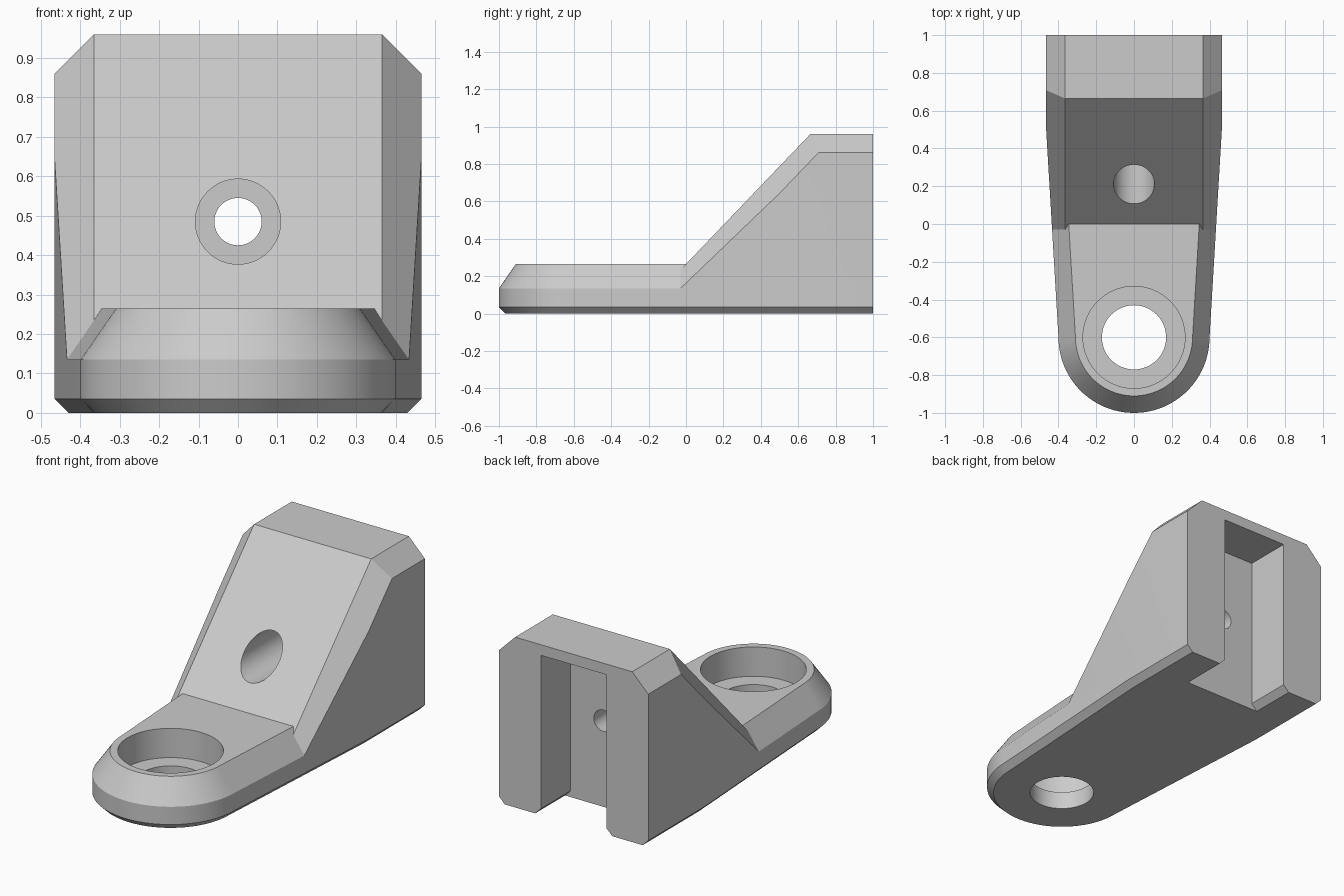
import bpy, bmesh
from math import sin, cos, pi
from mathutils import Vector

old = bpy.data.objects.get("Cube")
if old:
    bpy.data.objects.remove(old, do_unlink=True)

grey = bpy.data.materials.new("light_grey")
grey.use_nodes = True
grey.diffuse_color = (0.6, 0.6, 0.6, 1)
grey.node_tree.nodes["Principled BSDF"].inputs["Base Color"].default_value = (0.6, 0.6, 0.6, 1)


def loft(rings):
    """Closed solid through a list of equal-length point rings."""
    bm = bmesh.new()
    loops = [[bm.verts.new(p) for p in ring] for ring in rings]
    n = len(loops[0])
    for a, b in zip(loops, loops[1:]):
        for i in range(n):
            j = (i + 1) % n
            bm.faces.new((a[i], a[j], b[j], b[i]))
    bm.faces.new(loops[0])
    bm.faces.new(loops[-1])
    bmesh.ops.recalc_face_normals(bm, faces=bm.faces)
    return bm


def finish(bm, name):
    bmesh.ops.recalc_face_normals(bm, faces=bm.faces)
    mesh = bpy.data.meshes.new(name)
    bm.to_mesh(mesh)
    bm.free()
    mesh.materials.append(grey)
    obj = bpy.data.objects.new(name, mesh)
    bpy.context.collection.objects.link(obj)
    return obj


def plan(inset, z):
    """Rounded nose, tapering out to a straight square back."""
    r, w, steps = 0.4 - inset, 0.465 - inset, 48
    arc = [(r * cos(pi + pi * i / steps), -0.6 + r * sin(pi + pi * i / steps))
           for i in range(steps + 1)]
    pts = arc + [(w, 0.5), (w, 1), (-w, 1), (-w, 0.5)]
    return [(x, y, z) for x, y in pts]


def cylinder(name, start, end, r, n=64):
    start, end = Vector(start), Vector(end)
    turn = (end - start).to_track_quat("Z", "Y")
    ring = [turn @ Vector((r * cos(2 * pi * i / n), r * sin(2 * pi * i / n), 0)) for i in range(n)]
    return finish(loft([[p + c for p in ring] for c in (start, end)]), name)


def boolean(target, other, operation):
    mod = target.modifiers.new(other.name, "BOOLEAN")
    mod.operation, mod.solver, mod.object = operation, "EXACT", other
    bpy.context.view_layer.objects.active = target
    bpy.ops.object.modifier_apply(modifier=mod.name)
    bpy.data.objects.remove(other, do_unlink=True)


# Base plate with chamfered top and bottom rims
bracket = finish(loft([plan(0.035, 0), plan(0, 0.035), plan(0, 0.135), plan(0.09, 0.265)]), "bracket")

# Wedge block: plan prism trimmed by the ramp and its side chamfers
bm = loft([plan(0, 0.1), plan(0, 0.96)])
ramp = Vector((0, -0.695, 0.665)).normalized()
cuts = [((0, 0, 0.265), ramp)]
for s in (-1, 1):
    side = Vector((s, 0, 0))
    cuts.append(((s * 0.365, 0, 0.265), ramp + side))
    cuts.append(((s * 0.365, 1, 0.96), Vector((0, 0, 1)) + side))
for point, normal in cuts:
    cut = bmesh.ops.bisect_plane(bm, geom=bm.verts[:] + bm.edges[:] + bm.faces[:], dist=1e-5,
                                 plane_co=point, plane_no=normal, clear_outer=True)
    edges = [e for e in cut["geom_cut"] if isinstance(e, bmesh.types.BMEdge) and e.is_boundary]
    bmesh.ops.edgeloop_fill(bm, edges=edges)
boolean(bracket, finish(bm, "wedge_block"), "UNION")

# Rear slot, flared at its lower side edges
half = [(0.205, 0.9), (0.205, 0.035), (0.24, 0), (0.24, -0.1)]
outline = half + [(-x, z) for x, z in reversed(half)]
slot = finish(loft([[(x, y, z) for x, z in outline] for y in (0.735, 1.1)]), "rear_slot")
boolean(bracket, slot, "DIFFERENCE")

# Stepped holes through the nose and through the ramp
holes = [("nose_hole", (0, -0.6, -0.1), (0, -0.6, 0.5), 0.17),
         ("nose_recess", (0, -0.6, 0.1), (0, -0.6, 0.5), 0.27),
         ("ramp_hole", (0, -0.2, 0.485), (0, 0.9, 0.485), 0.06),
         ("ramp_recess", (0, -0.2, 0.485), (0, 0.58, 0.485), 0.108)]
for hole in holes:
    boolean(bracket, cylinder(*hole), "DIFFERENCE")

# Smooth the round walls, keep the edges crisp
bpy.ops.object.select_all(action="DESELECT")
bracket.select_set(True)
bpy.context.view_layer.objects.active = bracket
bpy.ops.object.shade_smooth_by_angle(angle=0.4)
